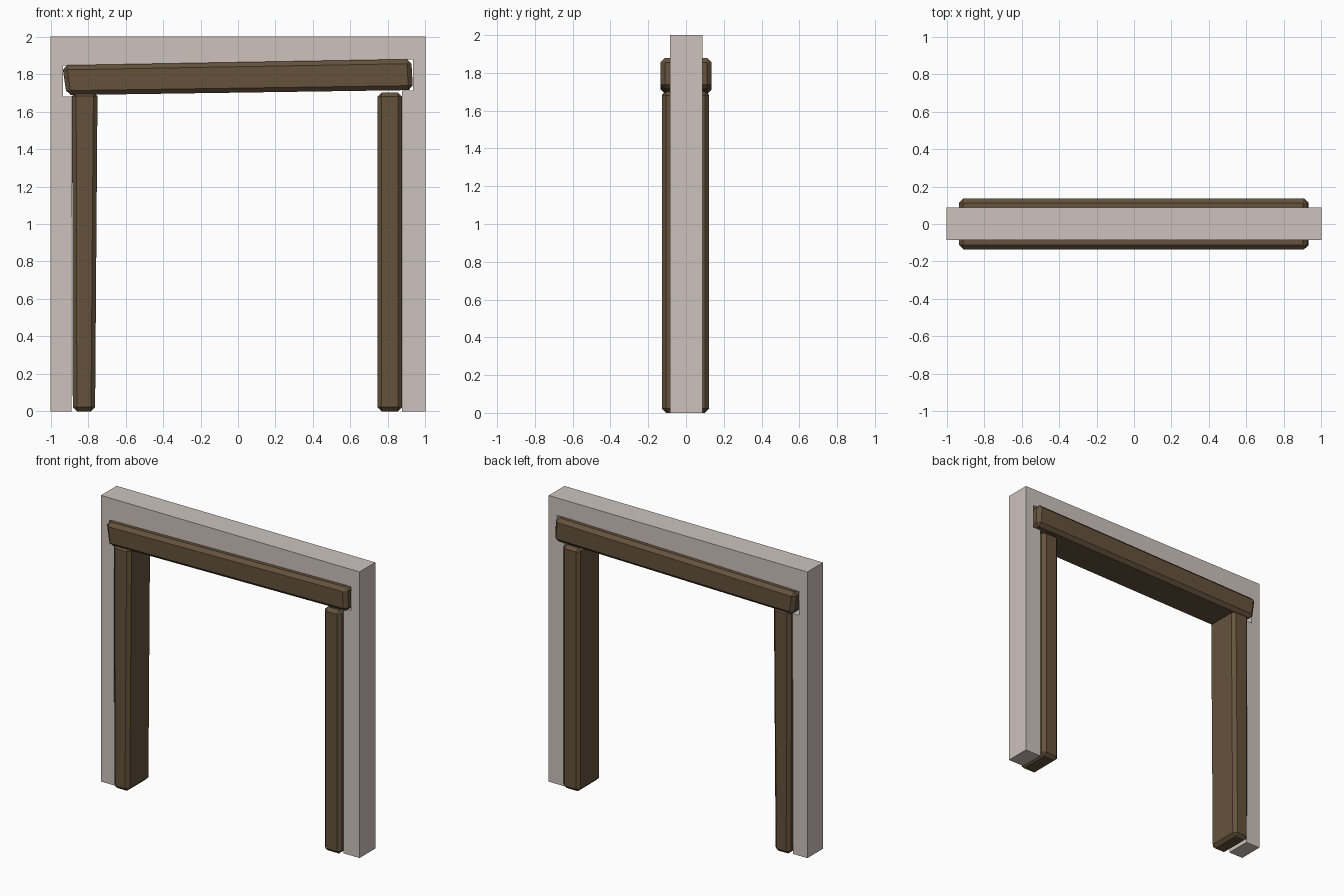
import bpy
import bmesh

cube = bpy.data.objects.get("Cube")
if cube:
    bpy.data.objects.remove(cube, do_unlink=True)


def make_material(name, rgb):
    mat = bpy.data.materials.new(name)
    mat.use_nodes = True
    color = (*rgb, 1)
    mat.diffuse_color = color
    mat.node_tree.nodes["Principled BSDF"].inputs["Base Color"].default_value = color
    return mat


plaster = make_material("pale plaster", (0.61, 0.54, 0.505))
wood = make_material("brown wood", (0.13, 0.085, 0.046))


def extrude_profile(name, outline, front, back, mat, bevel=0):
    """Extrude an (x, z) outline from front to back, with chamfered edges."""
    bm = bmesh.new()
    face = bm.faces.new([bm.verts.new((x, front, z)) for x, z in outline])
    result = bmesh.ops.extrude_face_region(bm, geom=[face])
    moved = [v for v in result["geom"] if isinstance(v, bmesh.types.BMVert)]
    bmesh.ops.translate(bm, verts=moved, vec=(0, back - front, 0))
    bmesh.ops.recalc_face_normals(bm, faces=bm.faces)
    if bevel:
        bmesh.ops.bevel(bm, geom=bm.edges[:], offset=bevel, segments=1,
                        profile=0.5, affect="EDGES")
    mesh = bpy.data.meshes.new(name)
    bm.to_mesh(mesh)
    bm.free()
    mesh.materials.append(mat)
    obj = bpy.data.objects.new(name, mesh)
    bpy.context.collection.objects.link(obj)
    return obj


# Wall surround, notched for the beam ends
extrude_profile("wall_surround", [
    (-1, 0), (-1, 2), (1, 2), (1, 0), (0.876, 0), (0.876, 1.712),
    (0.935, 1.712), (0.935, 1.878), (-0.935, 1.845), (-0.935, 1.68),
    (-0.886, 1.68), (-0.89, 0)], -0.086, 0.088, plaster)

# Slightly crooked timber posts
extrude_profile("right_post", [
    (-0.882, 0), (-0.886, 1.705), (-0.75, 1.705), (-0.763, 0)],
    -0.127, 0.122, wood, 0.022)
extrude_profile("left_post", [
    (0.745, 0), (0.745, 1.702), (0.876, 1.702), (0.876, 0)],
    -0.127, 0.122, wood, 0.022)

# Tilted timber lintel
extrude_profile("lintel_beam", [
    (-0.915, 1.688), (-0.938, 1.847), (0.925, 1.88), (0.934, 1.715)],
    -0.135, 0.136, wood, 0.024)
